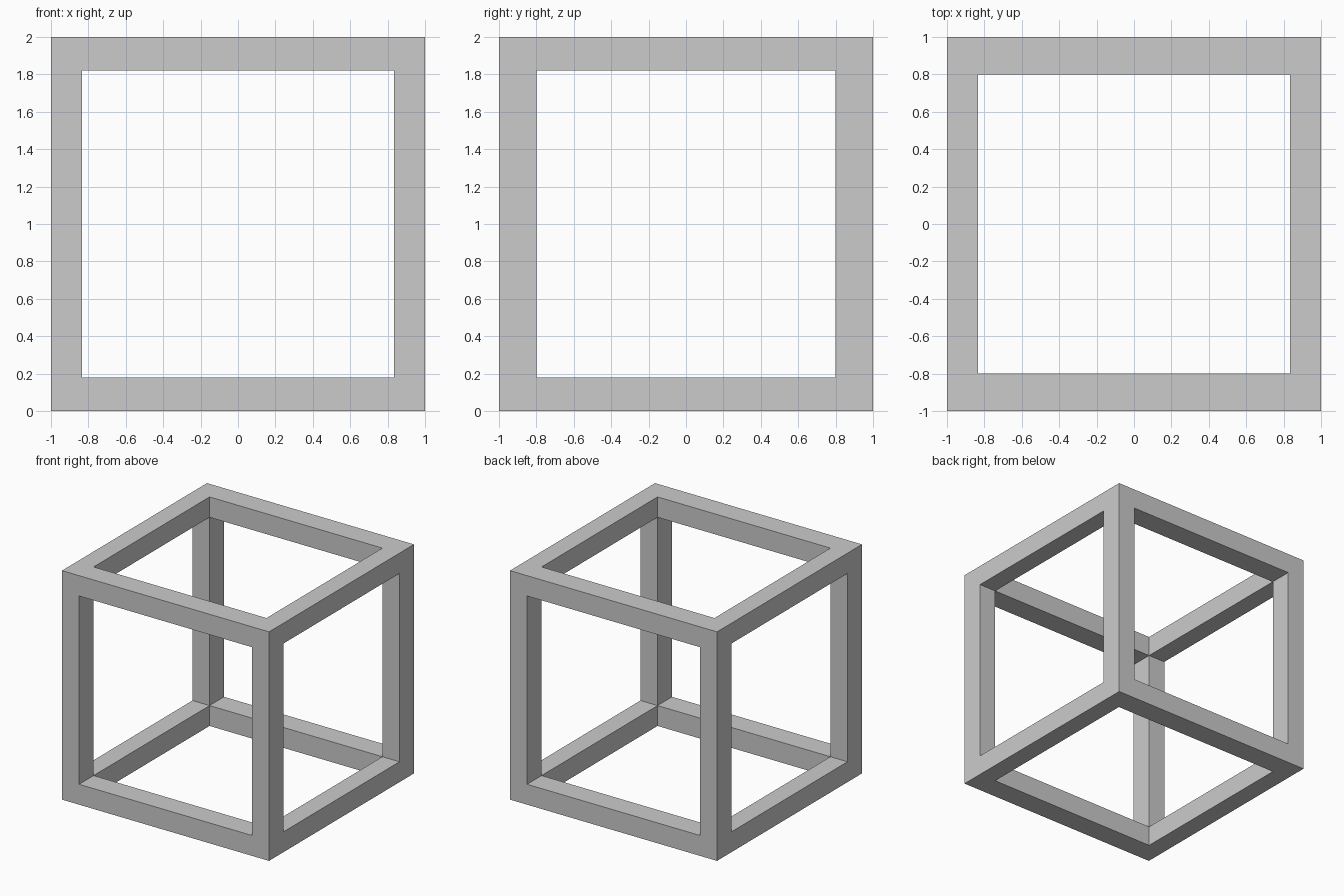
import bpy, bmesh
from itertools import product

if "Cube" in bpy.data.objects:
    bpy.data.objects.remove(bpy.data.objects["Cube"])

# Outer and inner planes along each axis (bar thickness differs per axis)
HALF = 1.0
BAR = (0.165, 0.2, 0.178)
planes = [(-HALF, -HALF + t, HALF - t, HALF) for t in BAR]

# A 3x3x3 cell is solid when at least two of its indices are on the outside
cells = {c for c in product(range(3), repeat=3) if sum(i != 1 for i in c) >= 2}

bm = bmesh.new()
verts = {}


def vert(idx):
    if idx not in verts:
        x, y, z = (planes[a][i] for a, i in enumerate(idx))
        verts[idx] = bm.verts.new((x, y, z + HALF))
    return verts[idx]


# Skin only the exposed cell sides so the frame is one clean closed shell
for cell in cells:
    for axis, side in product(range(3), (0, 1)):
        neighbour = list(cell)
        neighbour[axis] += 1 if side else -1
        if tuple(neighbour) in cells:
            continue
        u, v = (axis + 1) % 3, (axis + 2) % 3
        ring = []
        for du, dv in ((0, 0), (1, 0), (1, 1), (0, 1)):
            idx = list(cell)
            idx[axis] += side
            idx[u] += du
            idx[v] += dv
            ring.append(vert(tuple(idx)))
        bm.faces.new(ring if side else ring[::-1])

# Cube frame
mesh = bpy.data.meshes.new("cube_frame")
bm.to_mesh(mesh)
bm.free()
frame = bpy.data.objects.new("cube_frame", mesh)
bpy.context.collection.objects.link(frame)
